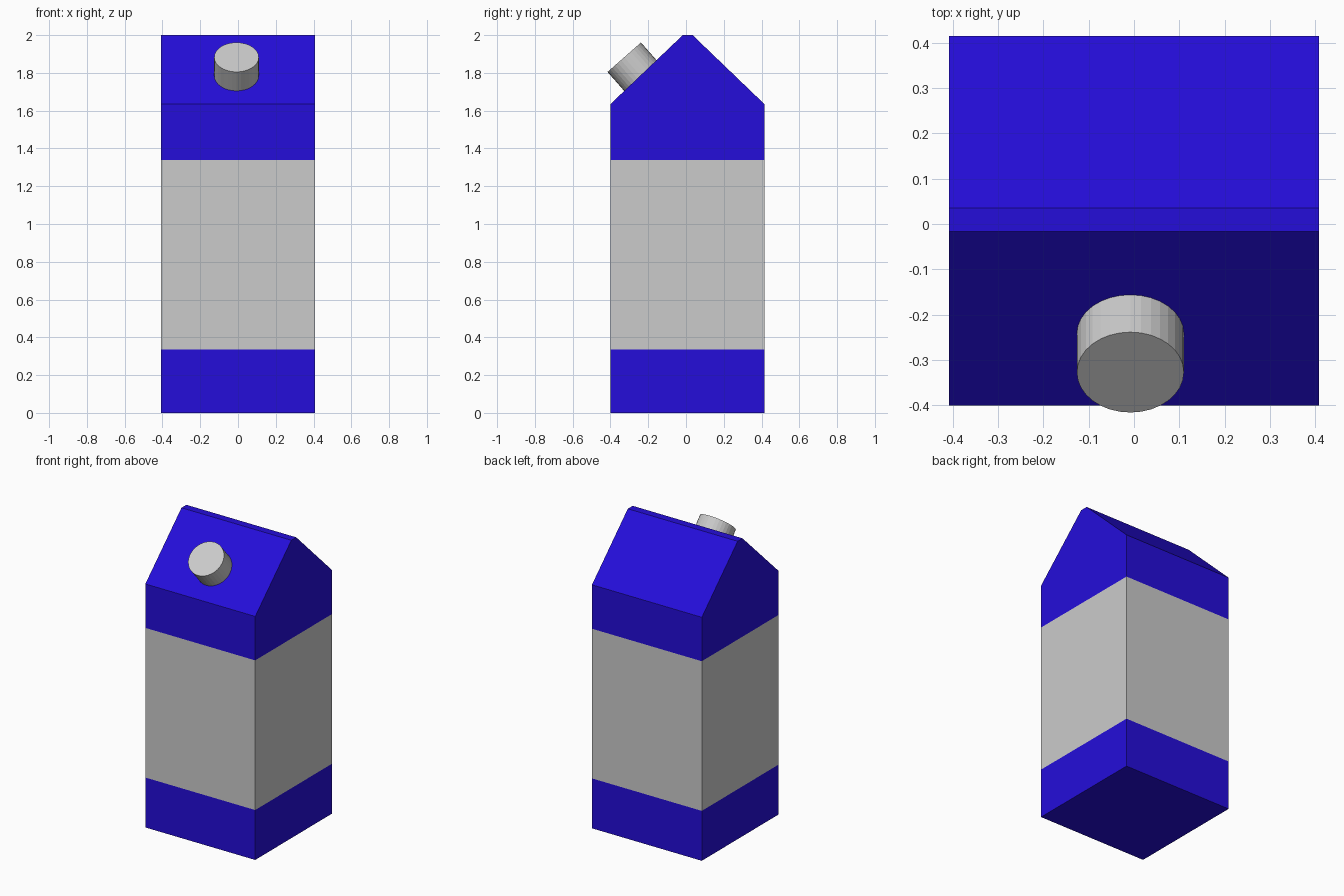
import bpy, bmesh
from mathutils import Vector

if "Cube" in bpy.data.objects:
    bpy.data.objects.remove(bpy.data.objects["Cube"])

HALF_W = 0.408
LABEL_LOW, LABEL_HIGH = 0.335, 1.34
# Gable-ended side profile (y, z)
PROFILE = [(-0.40, 0), (0.415, 0), (0.415, 1.635), (0.035, 2.0), (-0.017, 2.0), (-0.40, 1.635)]

blue = bpy.data.materials.new("blue_card")
blue.diffuse_color = (0.018, 0.004, 0.70, 1)
blue.use_nodes = True
blue.node_tree.nodes["Principled BSDF"].inputs["Base Color"].default_value = blue.diffuse_color


def carton_section(name, z_min=None, z_max=None, material=None):
    """Slice of the carton shell between two heights, open at the cuts."""
    bm = bmesh.new()
    face = bm.faces.new([bm.verts.new((-HALF_W, y, z)) for y, z in PROFILE])
    ext = bmesh.ops.extrude_face_region(bm, geom=[face], use_keep_orig=True)
    verts = [g for g in ext["geom"] if isinstance(g, bmesh.types.BMVert)]
    bmesh.ops.translate(bm, verts=verts, vec=(2 * HALF_W, 0, 0))
    bmesh.ops.recalc_face_normals(bm, faces=bm.faces)
    for z, sign in ((z_min, -1), (z_max, 1)):
        if z is not None:
            geom = bm.verts[:] + bm.edges[:] + bm.faces[:]
            bmesh.ops.bisect_plane(bm, geom=geom, plane_co=(0, 0, z),
                                   plane_no=(0, 0, sign), clear_outer=True)
    mesh = bpy.data.meshes.new(name)
    bm.to_mesh(mesh)
    bm.free()
    obj = bpy.data.objects.new(name, mesh)
    bpy.context.collection.objects.link(obj)
    if material:
        mesh.materials.append(material)
    return obj


# Carton body in three colour bands
carton_section("carton_base", z_max=LABEL_LOW, material=blue)
carton_section("label_band", LABEL_LOW, LABEL_HIGH)
carton_section("gable_top", z_min=LABEL_HIGH, material=blue)

# Screw cap standing on the front roof slope
axis = Vector((0, -0.66, 0.75)).normalized()
cap_top = Vector((-0.008, -0.327, 1.883))
depth = 0.14
bpy.ops.mesh.primitive_cylinder_add(vertices=32, radius=0.118, depth=depth,
                                    location=cap_top - axis * depth / 2,
                                    rotation=axis.to_track_quat('Z', 'Y').to_euler())
bpy.context.object.name = "screw_cap"
